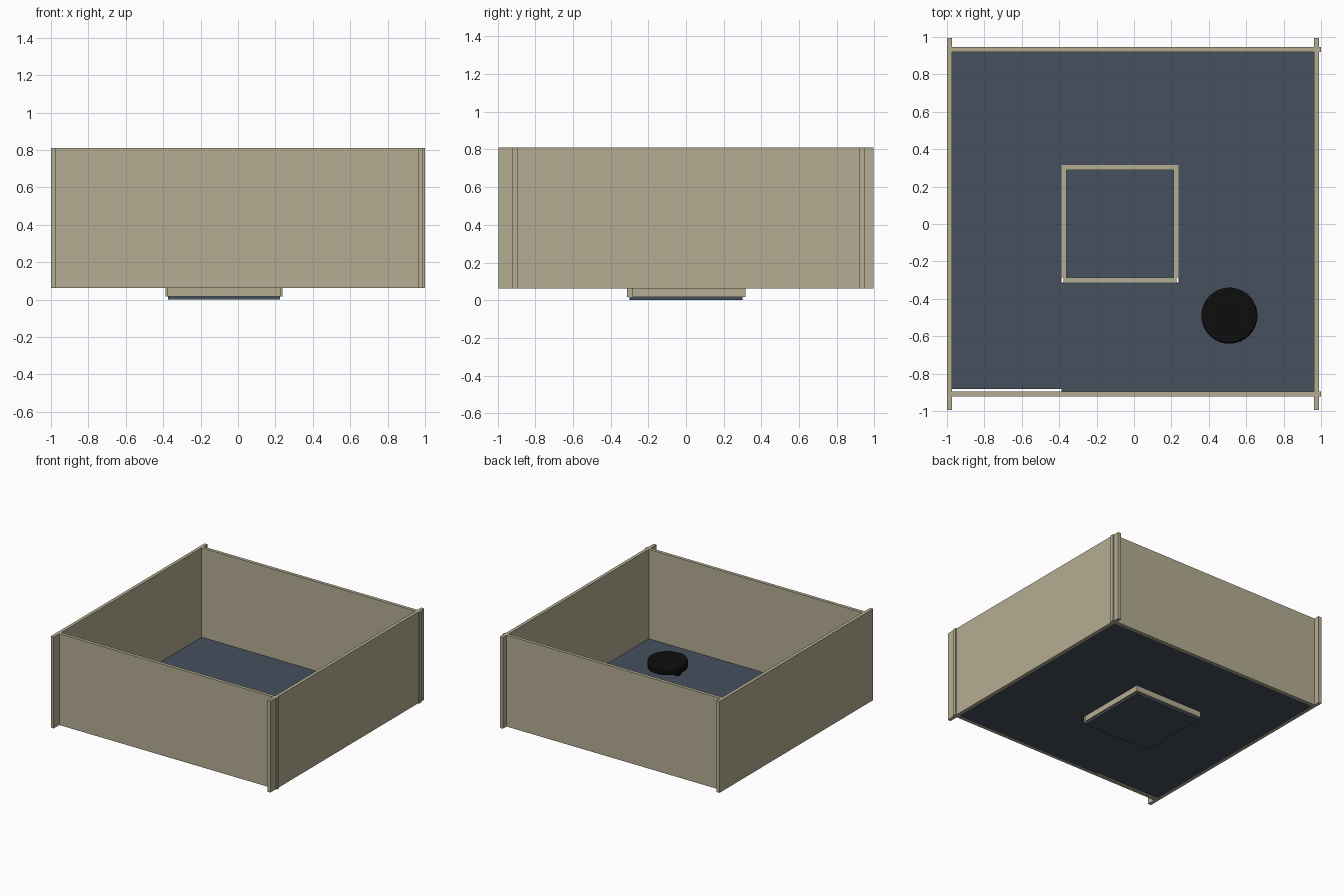
import bpy, bmesh, math
from mathutils import Matrix

if "Cube" in bpy.data.objects:
    bpy.data.objects.remove(bpy.data.objects["Cube"])


def material(name, rgb):
    m = bpy.data.materials.new(name)
    m.diffuse_color = (*rgb, 1)
    m.use_nodes = True
    m.node_tree.nodes["Principled BSDF"].inputs["Base Color"].default_value = m.diffuse_color
    return m


BEIGE = material("beige_board", (0.46, 0.42, 0.29))
SLATE = material("slate_floor", (0.058, 0.08, 0.11))
BLACK = material("black_plastic", (0.004, 0.004, 0.004))


def finish(bm, name, mat):
    me = bpy.data.meshes.new(name)
    bm.to_mesh(me)
    bm.free()
    me.materials.append(mat)
    ob = bpy.data.objects.new(name, me)
    bpy.context.collection.objects.link(ob)
    return ob


def box(name, mat, x, y, z):
    """Box from (min, max) ranges on each axis."""
    bm = bmesh.new()
    bmesh.ops.create_cube(bm, size=1)
    for v in bm.verts:
        for i, (a, b) in enumerate((x, y, z)):
            v.co[i] = a if v.co[i] < 0 else b
    return finish(bm, name, mat)


def cylinder(name, mat, r, depth, loc, rot=Matrix(), bevel=0):
    bm = bmesh.new()
    bmesh.ops.create_cone(bm, cap_ends=True, segments=48, radius1=r, radius2=r,
                          depth=depth, matrix=Matrix.Translation(loc) @ rot)
    ob = finish(bm, name, mat)
    if bevel:
        mod = ob.modifiers.new("rounded_rim", 'BEVEL')
        mod.width, mod.segments = bevel, 2
    bpy.context.view_layer.objects.active = ob
    ob.select_set(True)
    bpy.ops.object.shade_smooth_by_angle(angle=math.radians(35))
    ob.select_set(False)
    return ob


# outer walls: side walls overrun the front and back walls
WALL_Z = (0.062, 0.81)
box("left_wall", BEIGE, (-1.0, -0.973), (-0.995, 0.995), WALL_Z)
box("right_wall", BEIGE, (0.963, 0.99), (-0.995, 0.995), WALL_Z)
box("back_wall", BEIGE, (-0.985, 1.0), (0.92, 0.947), WALL_Z)
box("front_wall", BEIGE, (-0.985, 1.0), (-0.922, -0.895), WALL_Z)

# floor panels around the square pit, with a narrow gap at front left
FLOOR_Z = (0.062, 0.078)
box("left_floor", SLATE, (-0.98, -0.387), (-0.882, 0.92), FLOOR_Z)
box("front_floor", SLATE, (-0.387, 0.985), (-0.897, -0.312), FLOOR_Z)
box("right_floor", SLATE, (0.237, 0.975), (-0.312, 0.315), FLOOR_Z)
box("back_floor", SLATE, (-0.387, 0.965), (0.315, 0.92), FLOOR_Z)

# sunken pit
PIT_Z = (0.016, 0.078)
box("pit_floor", SLATE, (-0.375, 0.225), (-0.3, 0.3), (0.0, 0.016))
box("pit_left_wall", BEIGE, (-0.387, -0.36), (-0.285, 0.315), PIT_Z)
box("pit_right_wall", BEIGE, (0.21, 0.237), (-0.285, 0.29), PIT_Z)
box("pit_back_wall", BEIGE, (-0.387, 0.237), (0.29, 0.315), PIT_Z)
box("pit_front_wall", BEIGE, (-0.377, 0.227), (-0.312, -0.285), PIT_Z)

# small round robot on two wheels
RX, RY = 0.51, -0.49
cylinder("robot_body", BLACK, 0.15, 0.068, (RX, RY, 0.153), bevel=0.012)
for side, dx in (("left", -0.095), ("right", 0.095)):
    cylinder(side + "_robot_wheel", BLACK, 0.035, 0.025, (RX + dx, RY, 0.113),
             Matrix.Rotation(math.pi / 2, 4, 'Y'))
